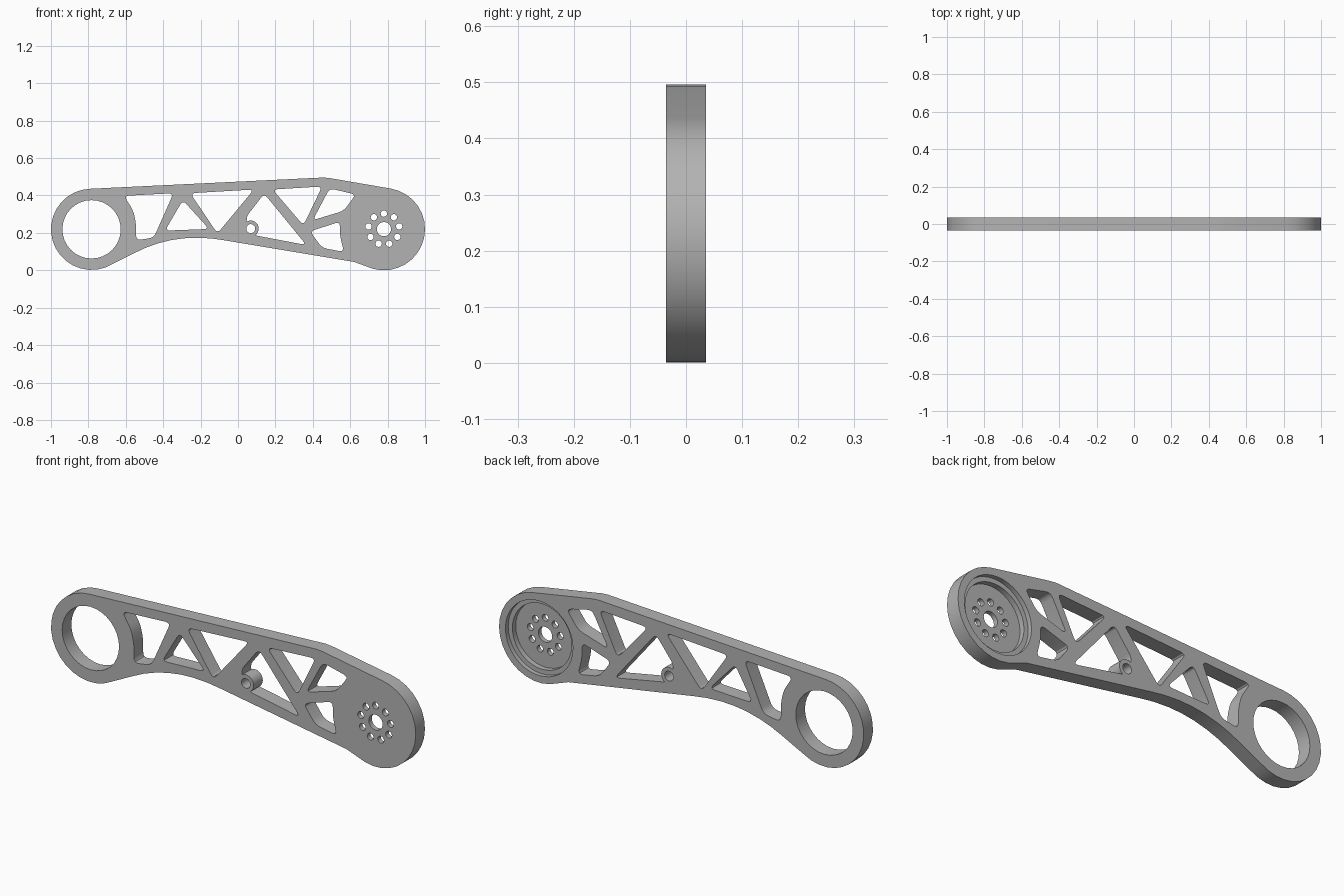
import bpy, bmesh, math
from mathutils import Vector

cube = bpy.data.objects.get("Cube")
if cube:
    bpy.data.objects.remove(cube, do_unlink=True)

HALF = 0.036                      # half of the plate thickness
RING = Vector((-0.783, 0.219))    # centre of the open ring end
HUB = Vector((0.78, 0.22))        # centre of the bolted hub end
BOSS = Vector((0.068, 0.223))     # centre of the small boss

grey = bpy.data.materials.new("plain_grey")
grey.use_nodes = True
colour = (0.45, 0.45, 0.45, 1)
grey.diffuse_color = colour
grey.node_tree.nodes["Principled BSDF"].inputs["Base Color"].default_value = colour


def arc(centre, radius, start, end, steps):
    """Points on an arc, angles in degrees."""
    angles = [math.radians(start + (end - start) * i / steps) for i in range(steps + 1)]
    return [centre + radius * Vector((math.cos(a), math.sin(a))) for a in angles]


def circle(centre, radius, sides=32):
    return arc(centre, radius, 0, 360, sides)[:-1]


def rounded(corners, size=0.028, steps=4):
    """Polygon with softened corners."""
    pts = [Vector(c) for c in corners]
    out = []
    for i, p in enumerate(pts):
        ends = []
        for q in (pts[i - 1], pts[(i + 1) % len(pts)]):
            edge = q - p
            ends.append(p + edge.normalized() * min(size, edge.length * 0.4))
        for k in range(steps + 1):
            t = k / steps
            out.append(ends[0] * (1 - t) ** 2 + p * 2 * t * (1 - t) + ends[1] * t * t)
    return out


def prism(name, loops, y0, y1):
    """Extrude closed x-z loops from y0 to y1 as one object."""
    bm = bmesh.new()
    for loop in loops:
        face = bm.faces.new([bm.verts.new((p.x, y0, p.y)) for p in loop])
        new = bmesh.ops.extrude_face_region(bm, geom=[face])["geom"]
        moved = [v for v in new if isinstance(v, bmesh.types.BMVert)]
        bmesh.ops.translate(bm, verts=moved, vec=(0, y1 - y0, 0))
    bmesh.ops.recalc_face_normals(bm, faces=bm.faces)
    mesh = bpy.data.meshes.new(name)
    bm.to_mesh(mesh)
    bm.free()
    mesh.materials.append(grey)
    obj = bpy.data.objects.new(name, mesh)
    bpy.context.collection.objects.link(obj)
    return obj


def combine(target, tool, operation):
    """Apply a boolean and discard the tool."""
    tool.hide_render = True
    mod = target.modifiers.new("boolean", "BOOLEAN")
    mod.operation = operation
    mod.solver = "EXACT"
    mod.object = tool
    bpy.context.view_layer.objects.active = target
    bpy.ops.object.modifier_apply(modifier=mod.name)
    bpy.data.objects.remove(tool, do_unlink=True)


# Arm outline: ring end, arched underside, hub end, sloping top
underside = [(-0.55, 0.094), (-0.49, 0.122), (-0.43, 0.143), (-0.36, 0.161),
             (-0.29, 0.171), (-0.22, 0.174), (-0.14, 0.17), (-0.07, 0.16), (0.62, 0.045)]
outline = arc(RING, 0.217, 92, 301, 18)
outline += [Vector(p) for p in underside]
outline += arc(HUB, 0.22, -105, 81, 16)
outline += [Vector((0.49, 0.493)), Vector((0.455, 0.496))]
arm = prism("link_arm", [outline], -HALF, HALF)

# Truss windows
windows = [
    [(-0.61, 0.398), (-0.345, 0.412), (-0.45, 0.175), (-0.545, 0.16),
     (-0.545, 0.25), (-0.56, 0.32)],
    [(-0.295, 0.375), (-0.155, 0.221), (-0.39, 0.212)],
    [(-0.255, 0.412), (0.085, 0.432), (-0.11, 0.197)],
    [(0.14, 0.41), (0.365, 0.135), (0.075, 0.19), (0.04, 0.28)],
    [(0.185, 0.432), (0.45, 0.448), (0.35, 0.24)],
    [(0.49, 0.438), (0.63, 0.405), (0.565, 0.318), (0.4, 0.268)],
    [(0.385, 0.208), (0.545, 0.26), (0.545, 0.185), (0.567, 0.098), (0.45, 0.12)],
]
combine(arm, prism("window_cutter", [rounded(w) for w in windows], -0.1, 0.1), "DIFFERENCE")

# Boss beside the middle window
combine(arm, prism("boss", [circle(BOSS, 0.043, 24)], -HALF, HALF), "UNION")

# Stepped bearing seat on the back of the hub
for radius, floor in ((0.185, 0.014), (0.162, -0.012)):
    combine(arm, prism("seat_cutter", [circle(HUB, radius, 40)], floor, 0.1), "DIFFERENCE")

# Round through holes: ring bore, boss bore, hub centre and bolt circle
bores = [circle(RING, 0.156), circle(BOSS, 0.024, 20), circle(HUB, 0.038, 24)]
bolts = arc(HUB, 0.083, 90, 450, 9)[:-1]
bores += [circle(b, 0.017, 16) for b in bolts]
combine(arm, prism("bore_cutter", bores, -0.1, 0.1), "DIFFERENCE")

# Smooth curved walls, sharp rims
bpy.ops.object.select_all(action="DESELECT")
arm.select_set(True)
bpy.context.view_layer.objects.active = arm
bpy.ops.object.shade_smooth_by_angle(angle=math.radians(25))
